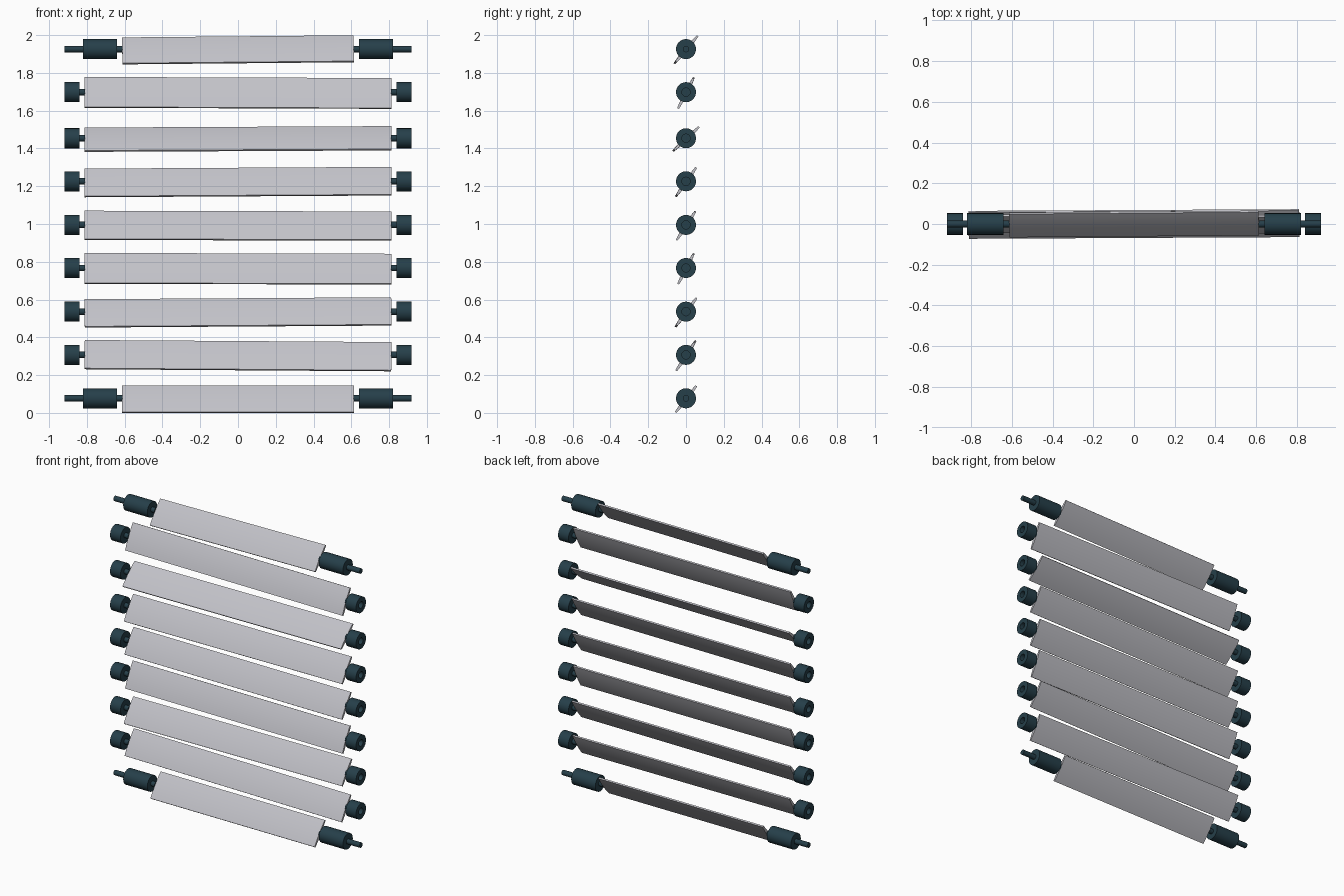
import bpy, bmesh, math
from mathutils import Matrix

if "Cube" in bpy.data.objects:
    bpy.data.objects.remove(bpy.data.objects["Cube"])


def material(name, rgb):
    m = bpy.data.materials.new(name)
    m.use_nodes = True
    m.diffuse_color = (*rgb, 1)
    m.node_tree.nodes["Principled BSDF"].inputs["Base Color"].default_value = (*rgb, 1)
    return m


slat_grey = material("slat grey", (0.54, 0.54, 0.58))
dark_teal = material("dark teal", (0.019, 0.050, 0.068))


def loft(name, rings, mat, matrix):
    """Bridge a row of closed rings and cap both ends."""
    bm = bmesh.new()
    loops = [[bm.verts.new(p) for p in ring] for ring in rings]
    n = len(loops[0])
    for a, b in zip(loops, loops[1:]):
        for i in range(n):
            j = (i + 1) % n
            bm.faces.new((a[i], a[j], b[j], b[i]))
    bm.faces.new(loops[0])
    bm.faces.new(loops[-1])
    bmesh.ops.recalc_face_normals(bm, faces=bm.faces)
    mesh = bpy.data.meshes.new(name)
    bm.to_mesh(mesh)
    bm.free()
    mesh.materials.append(mat)
    ob = bpy.data.objects.new(name, mesh)
    bpy.context.collection.objects.link(ob)
    ob.matrix_world = matrix
    bpy.ops.object.select_all(action='DESELECT')
    ob.select_set(True)
    bpy.context.view_layer.objects.active = ob
    bpy.ops.object.shade_smooth_by_angle(angle=math.radians(35))
    return ob


def slat(name, z, half_length, pitch, tilt):
    # Shallow lens cross-section with blunt edges
    half_chord, steps = 0.089, 8
    side = [-1 + 2 * i / steps for i in range(steps + 1)]
    section = [(-0.005 - 0.005 * (1 - t * t), t * half_chord) for t in side]
    section += [(-y, -h) for y, h in section]
    rings = [[(x, y, h) for y, h in section] for x in (-half_length, half_length)]
    turn = Matrix.Rotation(-math.radians(pitch), 4, 'X') @ Matrix.Rotation(-tilt, 4, 'Y')
    loft(name, rings, slat_grey, Matrix.Translation((0, 0, z)) @ turn)


def turned(name, profile, sign, z, segments=24):
    angles = [2 * math.pi * i / segments for i in range(segments)]
    rings = [[(sign * x, r * math.cos(a), r * math.sin(a)) for a in angles]
             for x, r in profile]
    loft(name, rings, dark_teal, Matrix.Translation((0, 0, z)))


# Pin and socketed cap; pin, long plug and outer spindle
CAP = [(0.81, 0.017), (0.84, 0.017), (0.84, 0.053), (0.918, 0.053),
       (0.918, 0.022), (0.89, 0.022)]
PLUG = [(0.612, 0.017), (0.64, 0.017), (0.64, 0.053), (0.82, 0.053),
        (0.82, 0.017), (0.918, 0.017)]

# Height, pitch in degrees and slight in-plane tilt, bottom to top
ROWS = [(0.077, 38, 0), (0.307, 33, -0.008), (0.536, 36, 0.008),
        (0.767, 27, -0.003), (0.995, 33, -0.003), (1.226, 35, 0.007),
        (1.454, 47, 0.007), (1.698, 27, -0.004), (1.926, 40, 0.012)]

for i, (z, pitch, tilt) in enumerate(ROWS):
    outer = i in (0, len(ROWS) - 1)
    slat(f"slat_{i + 1}", z - 0.004, 0.613 if outer else 0.812, pitch, tilt)
    for sign, label in ((1, "left"), (-1, "right")):
        turned(f"{label}_{'plug' if outer else 'end_cap'}_{i + 1}",
               PLUG if outer else CAP, sign, z)
